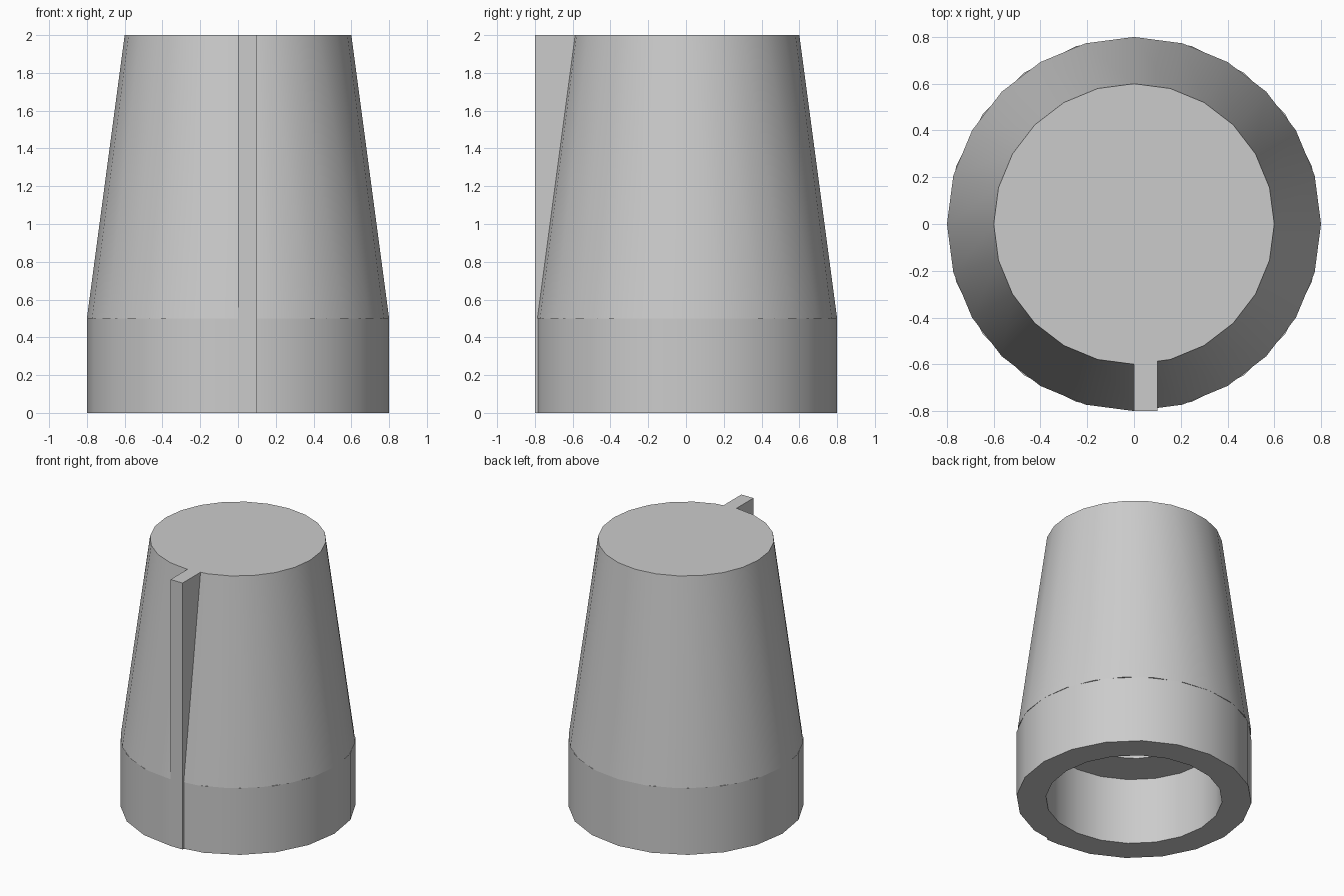
import bpy
import bmesh
import math
from mathutils import Vector

cube = bpy.data.objects.get("Cube")
if cube:
    bpy.data.objects.remove(cube, do_unlink=True)

grey = bpy.data.materials.new("plain_grey")
grey.use_nodes = True
colour = (0.6, 0.6, 0.6, 1)
grey.diffuse_color = colour
grey.node_tree.nodes["Principled BSDF"].inputs["Base Color"].default_value = colour


def finish(name, bm, smooth):
    """Turn a bmesh into a named grey object."""
    bmesh.ops.remove_doubles(bm, verts=bm.verts, dist=0.0001)
    bmesh.ops.recalc_face_normals(bm, faces=bm.faces)
    mesh = bpy.data.meshes.new(name)
    bm.to_mesh(mesh)
    bm.free()
    mesh.materials.append(grey)
    obj = bpy.data.objects.new(name, mesh)
    bpy.context.collection.objects.link(obj)
    if smooth:
        bpy.ops.object.select_all(action="DESELECT")
        obj.select_set(True)
        bpy.context.view_layer.objects.active = obj
        bpy.ops.object.shade_smooth_by_angle(angle=math.radians(30))
    return obj


def lathe(name, profile, sides, closed):
    """Revolve (radius, height) points around z, starting at the front."""
    bm = bmesh.new()
    verts = [bm.verts.new((0, -r, z)) for r, z in profile]
    edges = [bm.edges.new(pair) for pair in zip(verts, verts[1:])]
    if closed:
        edges.append(bm.edges.new((verts[-1], verts[0])))
    bmesh.ops.spin(bm, geom=verts + edges, cent=(0, 0, 0), axis=(0, 0, 1),
                   angle=math.tau, steps=sides, use_duplicate=False)
    return finish(name, bm, True)


# Hollow straight skirt at the bottom
lathe("skirt", [(0.6, 0), (0.8, 0), (0.8, 0.5), (0.6, 0.5)], 20, True)

# Tapered grip with a blind shaft hole in its underside
lathe("tapered_grip", [(0, 2), (0.6, 2), (0.8, 0.5), (0.31, 0.5),
                       (0.31, 1.5), (0, 1.5)], 24, False)

# Pointer fin on the front, its back edge buried in the body
bm = bmesh.new()
side = bm.faces.new([bm.verts.new((0, y, z)) for y, z in
                     [(-0.8, 0), (-0.61, 0), (-0.58, 2), (-0.8, 2)]])
extruded = bmesh.ops.extrude_face_region(bm, geom=[side])["geom"]
moved = [v for v in extruded if isinstance(v, bmesh.types.BMVert)]
bmesh.ops.translate(bm, verts=moved, vec=Vector((0.1, 0, 0)))
# Close the side left open by the extrusion
bmesh.ops.holes_fill(bm, edges=[e for e in bm.edges if e.is_boundary], sides=4)
finish("pointer_fin", bm, False)
